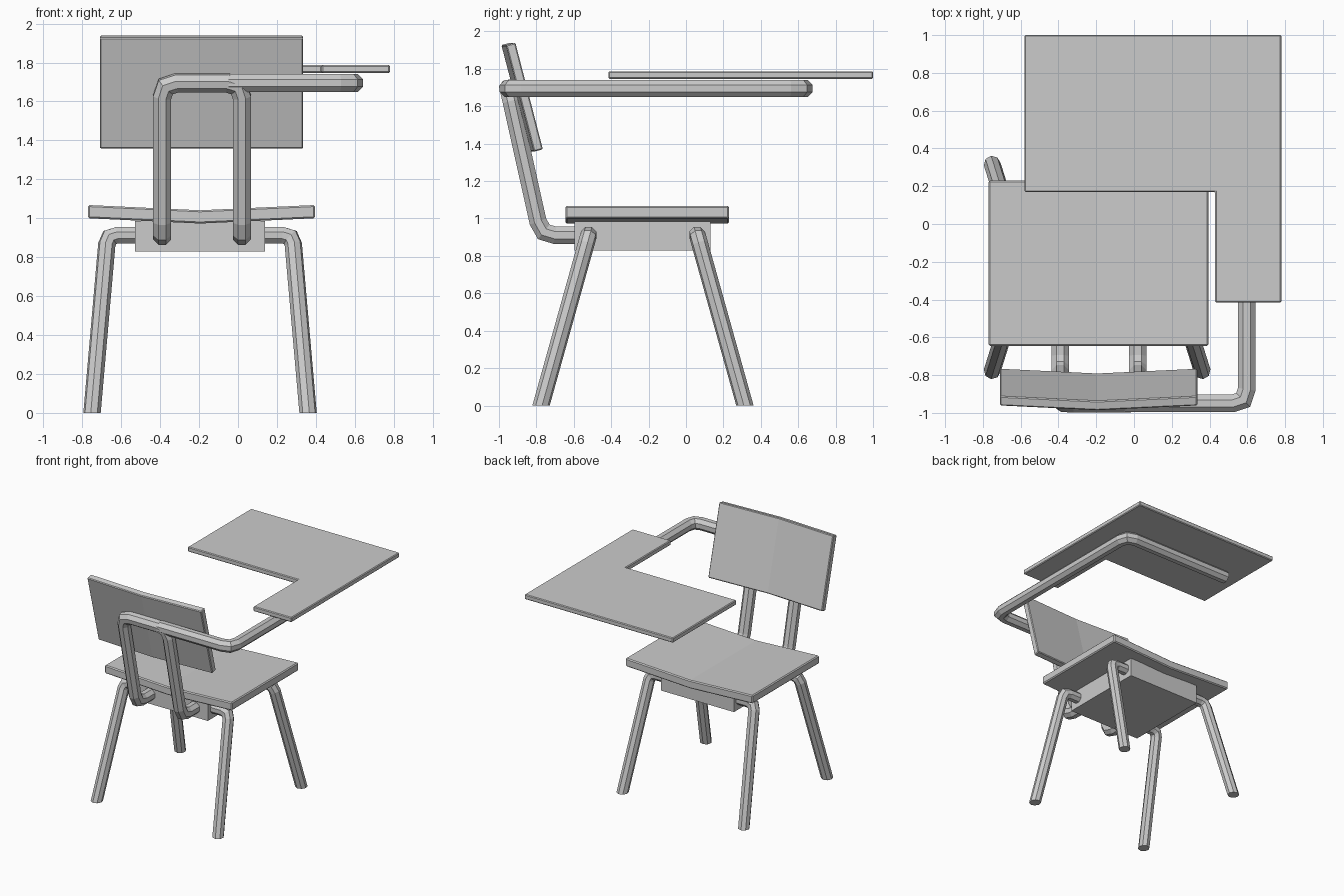
import bpy, bmesh, math
from mathutils import Vector

if "Cube" in bpy.data.objects:
    bpy.data.objects.remove(bpy.data.objects["Cube"])

CX, CY = -0.195, -0.23   # centre of the seat frame


def finish(name, bm, bevel=0.0):
    bmesh.ops.recalc_face_normals(bm, faces=bm.faces)
    me = bpy.data.meshes.new(name)
    bm.to_mesh(me)
    bm.free()
    ob = bpy.data.objects.new(name, me)
    bpy.context.collection.objects.link(ob)
    if bevel:
        mod = ob.modifiers.new("edge_bevel", 'BEVEL')
        mod.width, mod.segments = bevel, 1
        mod.limit_method, mod.angle_limit = 'ANGLE', math.radians(40)
    return ob


def loft(name, rings, bevel=0.0):
    """Skin matching closed rings of points and cap both ends."""
    bm = bmesh.new()
    rows = [[bm.verts.new(p) for p in ring] for ring in rings]
    n = len(rows[0])
    for a, b in zip(rows, rows[1:]):
        for i in range(n):
            j = (i + 1) % n
            bm.faces.new((a[i], a[j], b[j], b[i]))
    bm.faces.new(rows[0])
    bm.faces.new(rows[-1])
    return finish(name, bm, bevel)


def tube(name, corners, r, bend, end_normal=None, sides=8):
    """Mitred tube along a path with softened corners."""
    c = [Vector(p) for p in corners]
    pts = [c[0]]
    for p, q, s in zip(c, c[1:], c[2:]):
        a = q + (p - q).normalized() * bend
        b = q + (s - q).normalized() * bend
        pts += [a, (a + 2 * q + b) / 4, b]
    pts.append(c[-1])
    dirs = [(b - a).normalized() for a, b in zip(pts, pts[1:])]
    d = dirs[0]
    u = d.cross(Vector((0, 0, 1))).normalized()
    v = d.cross(u)
    ring = []
    for k in range(sides):
        t = 2 * math.pi * (k + 0.5) / sides
        ring.append(pts[0] + r * (math.cos(t) * u + math.sin(t) * v))
    rings = [ring]
    for i, d in enumerate(dirs):
        if i + 1 < len(dirs):
            n = d + dirs[i + 1]
        else:
            n = Vector(end_normal) if end_normal else d
        ring = [w + d * ((pts[i + 1] - w).dot(n) / d.dot(n)) for w in ring]
        rings.append(ring)
    return loft(name, rings)


# Seat: shallow V across its width
loft("seat", [[(x, -0.645, z), (x, 0.23, z), (x, 0.23, z + 0.068), (x, -0.645, z + 0.068)]
              for x, z in ((-0.77, 1.0), (CX, 0.973), (0.395, 1.0))], 0.008)

# Backrest: leaning panel, bowed backwards in the middle
panel = [(-0.765, 1.37), (-0.813, 1.357), (-0.962, 1.927), (-0.912, 1.94)]
loft("backrest", [[(x, y - dy, z) for y, z in panel]
                  for x, dy in ((-0.71, 0), (CX, 0.025), (0.335, 0))], 0.006)

# Box under the seat
box = [(-0.53, -0.595), (0.14, -0.595), (0.14, 0.13), (-0.53, 0.13)]
loft("under_seat_box", [[(x, y, z) for x, y in box] for z in (0.83, 0.985)])

# L-shaped writing desk
outline = [(-0.58, 0.17), (0.43, 0.17), (0.43, -0.415), (0.78, -0.415), (0.78, 1.0), (-0.58, 1.0)]
loft("desk_top", [[(x, y, z) for x, y in outline] for z in (1.747, 1.787)], 0.006)

# Four splayed legs, cut flat at the floor
for sx, side in ((-1, "left"), (1, "right")):
    for sy, end in ((-1, "front"), (1, "rear")):
        path = [(CX + sx * 0.3, CY + sy * 0.29, 0.913),
                (CX + sx * 0.475, CY + sy * 0.29, 0.913),
                (CX + sx * 0.555, CY + sy * 0.545, 0)]
        tube(f"{end}_{side}_leg", path, 0.045, 0.05, (0, 0, -1))

# Back support: inverted U rising from the box
XL, XR, YB, ZB = -0.39, 0.02, -0.95, 1.695
tube("back_support", [(XL, -0.55, 0.91), (XL, -0.775, 0.91), (XL, YB, ZB),
                      (XR, YB, ZB), (XR, -0.775, 0.91), (XR, -0.55, 0.91)], 0.05, 0.075)

# Desk arm: out to the side, along, then back under the desk
tube("desk_arm", [(-0.05, YB, ZB), (0.597, YB, ZB), (0.597, 0.63, ZB), (-0.40, 0.63, ZB)],
     0.05, 0.075)
